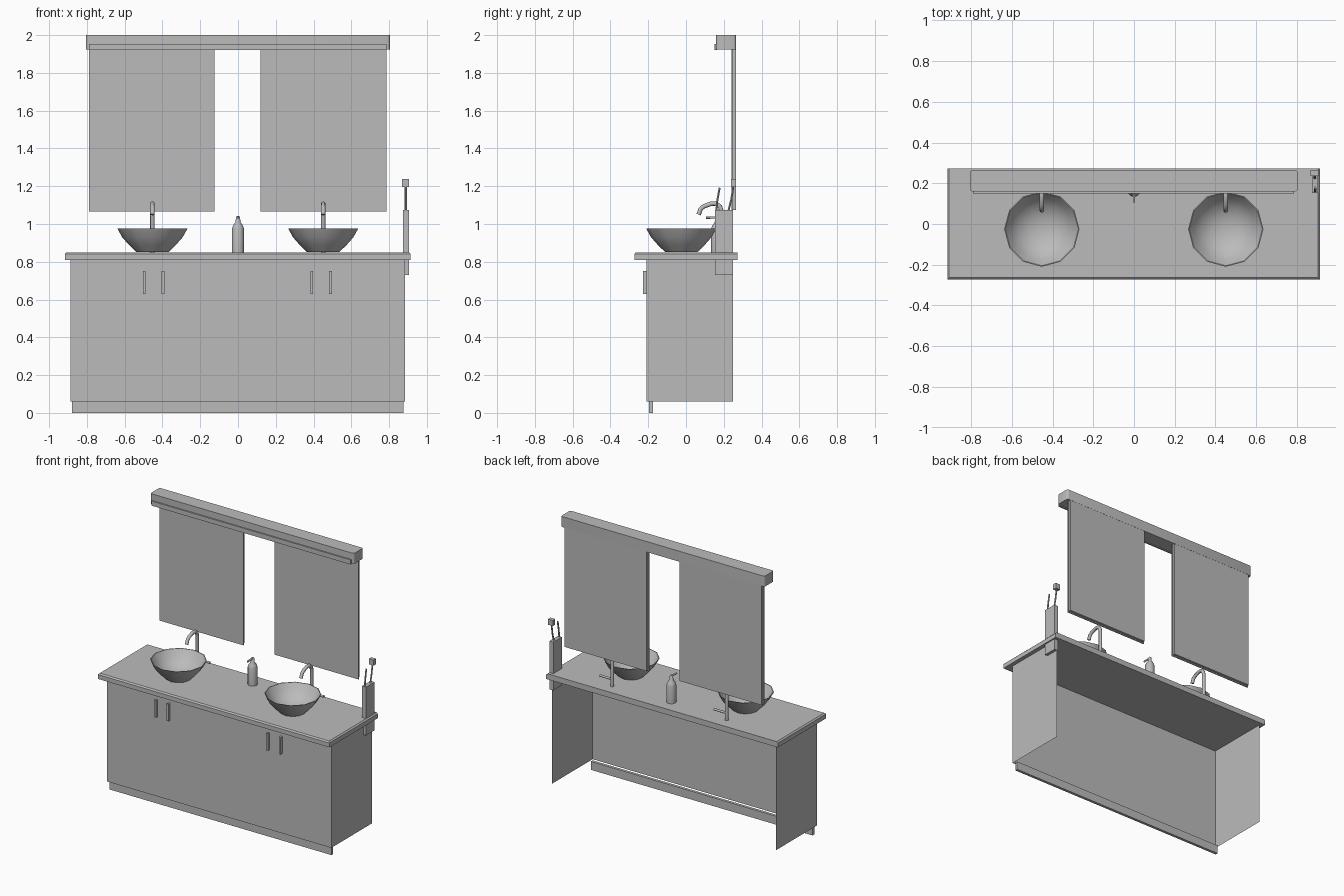
import bpy, bmesh, math
from mathutils import Vector

if "Cube" in bpy.data.objects:
    bpy.data.objects.remove(bpy.data.objects["Cube"])

grey = bpy.data.materials.new("plain grey")
grey.diffuse_color = (0.5, 0.5, 0.5, 1)
grey.use_nodes = True
grey.node_tree.nodes["Principled BSDF"].inputs["Base Color"].default_value = grey.diffuse_color


def finish(name, bm, smooth=None):
    me = bpy.data.meshes.new(name)
    bm.to_mesh(me)
    bm.free()
    ob = bpy.data.objects.new(name, me)
    bpy.context.collection.objects.link(ob)
    me.materials.append(grey)
    if smooth:
        bpy.ops.object.select_all(action='DESELECT')
        ob.select_set(True)
        bpy.context.view_layer.objects.active = ob
        bpy.ops.object.shade_smooth_by_angle(angle=math.radians(smooth))
    return ob


def box(name, x, y, z, pick=None, bevel=0.0, segments=1):
    """Box from min/max pairs; edges chosen by pick(a, b) are bevelled."""
    bm = bmesh.new()
    bmesh.ops.create_cube(bm, size=1)
    for v in bm.verts:
        v.co = [r[0] + (c + 0.5) * (r[1] - r[0]) for c, r in zip(v.co, (x, y, z))]
    if pick:
        edges = [e for e in bm.edges if pick(e.verts[0].co, e.verts[1].co)]
        bmesh.ops.bevel(bm, geom=edges, offset=bevel, segments=segments,
                        profile=0.5, affect='EDGES')
    return finish(name, bm, 40 if segments > 1 else None)


def lathe(name, profile, centre, sides, smooth=40):
    """Turn (radius, height) points around a vertical axis."""
    bm = bmesh.new()
    rings = []
    for r, z in profile:
        if r == 0:
            rings.append([bm.verts.new((centre[0], centre[1], z))] * sides)
        else:
            rings.append([bm.verts.new((centre[0] + r * math.cos(2 * math.pi * i / sides),
                                        centre[1] + r * math.sin(2 * math.pi * i / sides), z))
                          for i in range(sides)])
    for a, b in zip(rings, rings[1:]):
        for i in range(sides):
            j = (i + 1) % sides
            bm.faces.new(list(dict.fromkeys((a[i], a[j], b[j], b[i]))))
    bmesh.ops.recalc_face_normals(bm, faces=bm.faces)
    return finish(name, bm, smooth)


def tube(name, path, radius, sides=8):
    """Round bar along a path lying in one plane."""
    pts = [Vector(p) for p in path]
    bm = bmesh.new()
    rings = []
    for k, p in enumerate(pts):
        t = (pts[min(k + 1, len(pts) - 1)] - pts[max(k - 1, 0)]).normalized()
        u = Vector((1, 0, 0)) if abs(t.x) < 0.9 else Vector((0, 1, 0))
        u = (u - t * u.dot(t)).normalized()
        w = t.cross(u)
        rings.append([bm.verts.new(p + radius * (math.cos(a) * u + math.sin(a) * w))
                      for a in (2 * math.pi * i / sides for i in range(sides))])
    for a, b in zip(rings, rings[1:]):
        for i in range(sides):
            j = (i + 1) % sides
            bm.faces.new((a[i], a[j], b[j], b[i]))
    bm.faces.new(rings[0])
    bm.faces.new(rings[-1])
    bmesh.ops.recalc_face_normals(bm, faces=bm.faces)
    return finish(name, bm, 50)


# Cabinet: thin front and side panels, open at the back and underneath
bm = bmesh.new()
outline = [(-0.888, 0.25), (-0.888, -0.21), (0.885, -0.21), (0.885, 0.25)]
low = [bm.verts.new((x, y, 0.06)) for x, y in outline]
high = [bm.verts.new((x, y, 0.812)) for x, y in outline]
for i in range(3):
    bm.faces.new((low[i], low[i + 1], high[i + 1], high[i]))
finish("cabinet", bm)
box("plinth", (-0.878, 0.875), (-0.195, -0.175), (0, 0.06))

# Door handles
for x in (-0.497, -0.397, 0.39, 0.49):
    box("door_handle", (x - 0.007, x + 0.007), (-0.228, -0.21), (0.63, 0.752))

# Worktop with chamfered upper front and side edges
box("worktop", (-0.917, 0.914), (-0.273, 0.273), (0.81, 0.85),
    lambda a, b: a.z > 0.84 and b.z > 0.84 and not (a.y > 0 and b.y > 0), 0.009)

for x in (-0.453, 0.451):
    # Basin: twelve-sided bowl with a thin rim and drain
    lathe("basin", [(0, 0.851), (0.085, 0.851), (0.125, 0.89), (0.16, 0.93), (0.185, 0.975),
                    (0.18, 0.975), (0.153, 0.932), (0.12, 0.9), (0.075, 0.875),
                    (0.025, 0.866), (0, 0.866)], (x, -0.025), 12)
    # Tap: tall post with a bent spout and a side lever
    tube("tap", [(x, 0.187, 0.85), (x, 0.187, 1.07), (x, 0.18, 1.092), (x, 0.16, 1.108),
                 (x, 0.135, 1.108), (x, 0.095, 1.094), (x, 0.078, 1.08), (x, 0.067, 1.05)], 0.012)
    tube("tap_lever", [(x, 0.187, 0.9), (x + 0.1, 0.187, 0.9)], 0.008)

# Soap bottle with a pump nozzle
lathe("soap_bottle", [(0, 0.85), (0.032, 0.85), (0.032, 0.975), (0.027, 0.99), (0.013, 1.01),
                      (0.011, 1.035), (0.006, 1.042), (0, 1.042)], (0, 0.165), 12)
tube("soap_nozzle", [(0, 0.165, 1.035), (0, 0.107, 1.033)], 0.006)

# Brush holder hanging over the worktop end, with two brushes
box("brush_holder", (0.874, 0.905), (0.153, 0.25), (0.73, 1.075))
tube("brush", [(0.89, 0.16, 1.06), (0.89, 0.165, 1.12), (0.89, 0.178, 1.192)], 0.006, 6)
tube("tall_brush_handle", [(0.888, 0.222, 1.06), (0.888, 0.24, 1.13), (0.888, 0.252, 1.21)], 0.006, 6)
box("tall_brush_head", (0.868, 0.906), (0.237, 0.265), (1.197, 1.237))

# Mirrors: front glass with a slightly smaller backing
for x0, x1 in ((-0.79, -0.125), (0.12, 0.785)):
    box("mirror_glass", (x0, x1), (0.24, 0.247), (1.065, 1.93))
    box("mirror_backing", (x0 + 0.008, x1 - 0.008), (0.247, 0.264), (1.073, 1.93))

# Light rail with rounded upright corners and a front strip
box("light_rail", (-0.806, 0.804), (0.16, 0.265), (1.925, 2.0),
    lambda a, b: abs(a.z - b.z) > 0.01, 0.014, 3)
box("light_strip", (-0.79, 0.785), (0.151, 0.163), (1.92, 1.953))
